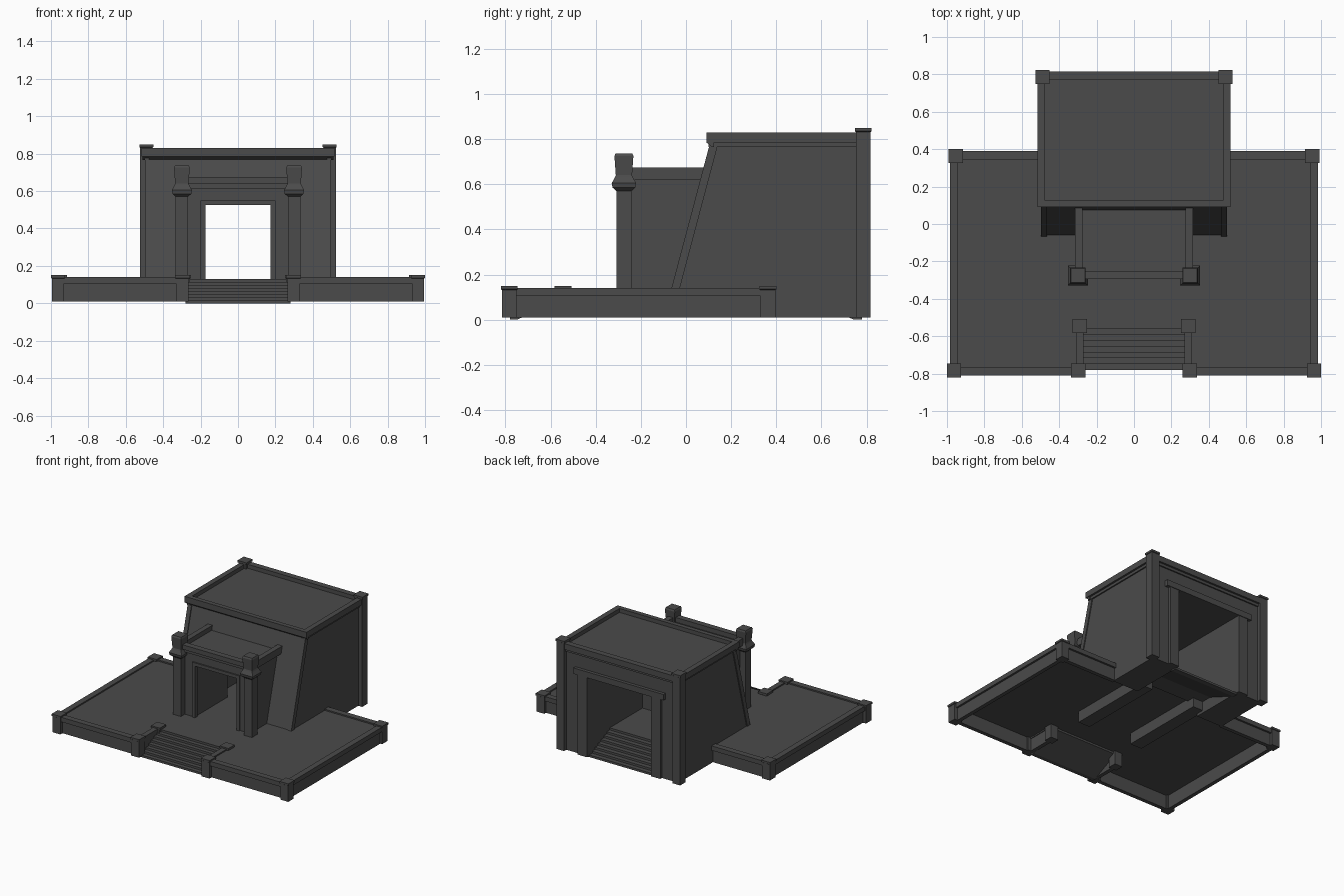
import bpy, bmesh

if "Cube" in bpy.data.objects:
    bpy.data.objects.remove(bpy.data.objects["Cube"])

stone = bpy.data.materials.new("dark_stone")
stone.diffuse_color = (.07, .07, .07, 1)
stone.use_nodes = True
stone.node_tree.nodes["Principled BSDF"].inputs["Base Color"].default_value = stone.diffuse_color


def finish(name, bm):
    bmesh.ops.recalc_face_normals(bm, faces=bm.faces)
    me = bpy.data.meshes.new(name)
    bm.to_mesh(me)
    bm.free()
    me.materials.append(stone)
    ob = bpy.data.objects.new(name, me)
    bpy.context.collection.objects.link(ob)
    return ob


def prism(name, pts, lo, hi, axis):
    """Extrude a 2D outline: axis 'x' takes (y, z) points, axis 'z' takes (x, y)."""
    bm = bmesh.new()
    put = (lambda p, h: (h, p[0], p[1])) if axis == 'x' else (lambda p, h: (p[0], p[1], h))
    a = [bm.verts.new(put(p, lo)) for p in pts]
    b = [bm.verts.new(put(p, hi)) for p in pts]
    bm.faces.new(a)
    bm.faces.new(b)
    for i in range(len(pts)):
        j = (i + 1) % len(pts)
        bm.faces.new((a[i], a[j], b[j], b[i]))
    return finish(name, bm)


def box(name, x0, x1, y0, y1, z0, z1):
    return prism(name, [(x0, y0), (x1, y0), (x1, y1), (x0, y1)], z0, z1, 'z')


def pair(name, x0, x1, *rest):
    box(name + "_right", x0, x1, *rest)
    box(name + "_left", -x1, -x0, *rest)


def stack(name, cx, cy, sections):
    """Square post made from (half width, height) sections."""
    bm = bmesh.new()
    rings = [[bm.verts.new((cx + sx * h, cy + sy * h, z))
              for sx, sy in ((-1, -1), (1, -1), (1, 1), (-1, 1))] for h, z in sections]
    bm.faces.new(rings[0])
    bm.faces.new(rings[-1])
    for r, s in zip(rings, rings[1:]):
        for i in range(4):
            j = (i + 1) % 4
            bm.faces.new((r[i], r[j], s[j], s[i]))
    return finish(name, bm)


def posts(name, x, y, sections):
    stack(name + "_right", x, y, sections)
    stack(name + "_left", -x, y, sections)


def stairs(name, y_low, y_high, half, top, count, landing=None):
    """Thin stair flight rising from y_low to y_high."""
    pts = [(y_low, 0.0)]
    run, rise = (y_high - y_low) / count, top / count
    for i in range(count):
        pts += [(y_low + i * run, (i + 1) * rise), (y_low + (i + 1) * run, (i + 1) * rise)]
    if landing is not None:
        pts += [(landing, top), (landing, top - 0.03)]
    pts += [(y_high, top - 0.03), (y_low + run, 0.0)]
    prism(name, pts, -half, half, 'x')


# terrace deck with a notch for the front steps, open underneath
prism("terrace_deck", [(-.96, -.79), (-.29, -.79), (-.29, -.54), (.29, -.54), (.29, -.79),
                       (.96, -.79), (.96, .37), (-.96, .37)], .115, .13, 'z')

# terrace side walls and overhanging rims
runs = [("front", .30, .96, -.79, -.76), ("side", .94, .97, -.79, .37),
        ("back", .48, .96, .345, .375), ("step_side", .275, .305, -.79, -.55)]
for n, x0, x1, y0, y1 in runs:
    pair("terrace_wall_" + n, x0, x1, y0, y1, .01, .12)
pair("terrace_rim_front", .30, .97, -.81, -.765, .105, .14)
pair("terrace_rim_side", .94, .985, -.80, .38, .105, .14)
pair("terrace_rim_back", .48, .97, .345, .39, .105, .14)
pair("terrace_rim_step_side", .27, .31, -.79, -.55, .105, .14)

# terrace posts with caps
post = [(.033, .01), (.033, .132), (.0375, .135), (.0375, .15)]
for n, x, y in [("front", .9625, -.783), ("back", .953, .363),
                ("step_front", .298, -.783), ("step_back", .29, -.545)]:
    posts("terrace_post_" + n, x, y, post)

# front and rear steps
stairs("front_steps", -.78, -.53, .28, .13, 8)
stairs("rear_steps", .78, .50, .28, .13, 8, landing=.36)

# main hall with raked front: two flanks and the roof over the passage
front = [(-.06, .13), (.11, .77)]
for n, x0, x1 in (("right", .27, .49), ("left", -.49, -.27)):
    prism("hall_flank_" + n, front + [(.11, .80), (.79, .80), (.79, .01), (.36, .01), (.36, .13)],
          x0, x1, 'x')
prism("hall_upper", [(.07, .62), (.11, .77), (.11, .80), (.79, .80), (.79, .62)], -.27, .27, 'x')

# raked corner trims
for n, x0, x1 in (("right", .465, .497), ("left", -.497, -.465)):
    prism("raked_trim_" + n, [(-.067, .13), (.103, .77), (.14, .77), (-.03, .13)], x0, x1, 'x')

# hall cornice, sloped underneath, around a recessed roof
cornice = [(.09, .785), (.115, .765), (.125, .765), (.125, .83), (.09, .83)]
prism("hall_cornice_front", cornice, -.51, .51, 'x')
pair("hall_cornice_side", .475, .515, .09, .79, .785, .83)
pair("hall_cornice_under", .475, .50, .10, .79, .765, .785)
box("hall_cornice_back", -.5, .5, .77, .815, .785, .83)
box("hall_cornice_back_under", -.5, .5, .77, .80, .765, .785)

# rear corner posts
posts("rear_post", .49, .785, [(.033, .01), (.033, .832), (.0375, .835), (.0375, .85)])

# rear doorway frame
pair("rear_pier", .27, .35, .73, .81, .01, .62)
box("rear_lintel", -.38, .38, .74, .815, .62, .665)

# porch walls continuing below the deck, and its roof
pair("porch_wall", .185, .285, -.26, .14, .115, .64)
pair("porch_footing", .185, .285, -.26, .42, .03, .115)
box("porch_roof", -.285, .285, -.26, .12, .54, .64)
pair("porch_rim_side", .275, .315, -.27, .10, .62, .675)
box("porch_rim_front", -.29, .29, -.295, -.25, .64, .675)
box("porch_rim_under", -.29, .29, -.28, -.25, .615, .64)

# doorway trim
pair("door_trim", .175, .20, -.27, -.24, .13, .55)
box("door_trim_top", -.20, .20, -.27, -.24, .525, .55)

# porch columns with flared capitals
posts("porch_column", .30, -.275, [(.033, .12), (.033, .57), (.05, .585), (.054, .605), (.04, .63),
                                   (.036, .64), (.042, .725), (.037, .737)])
